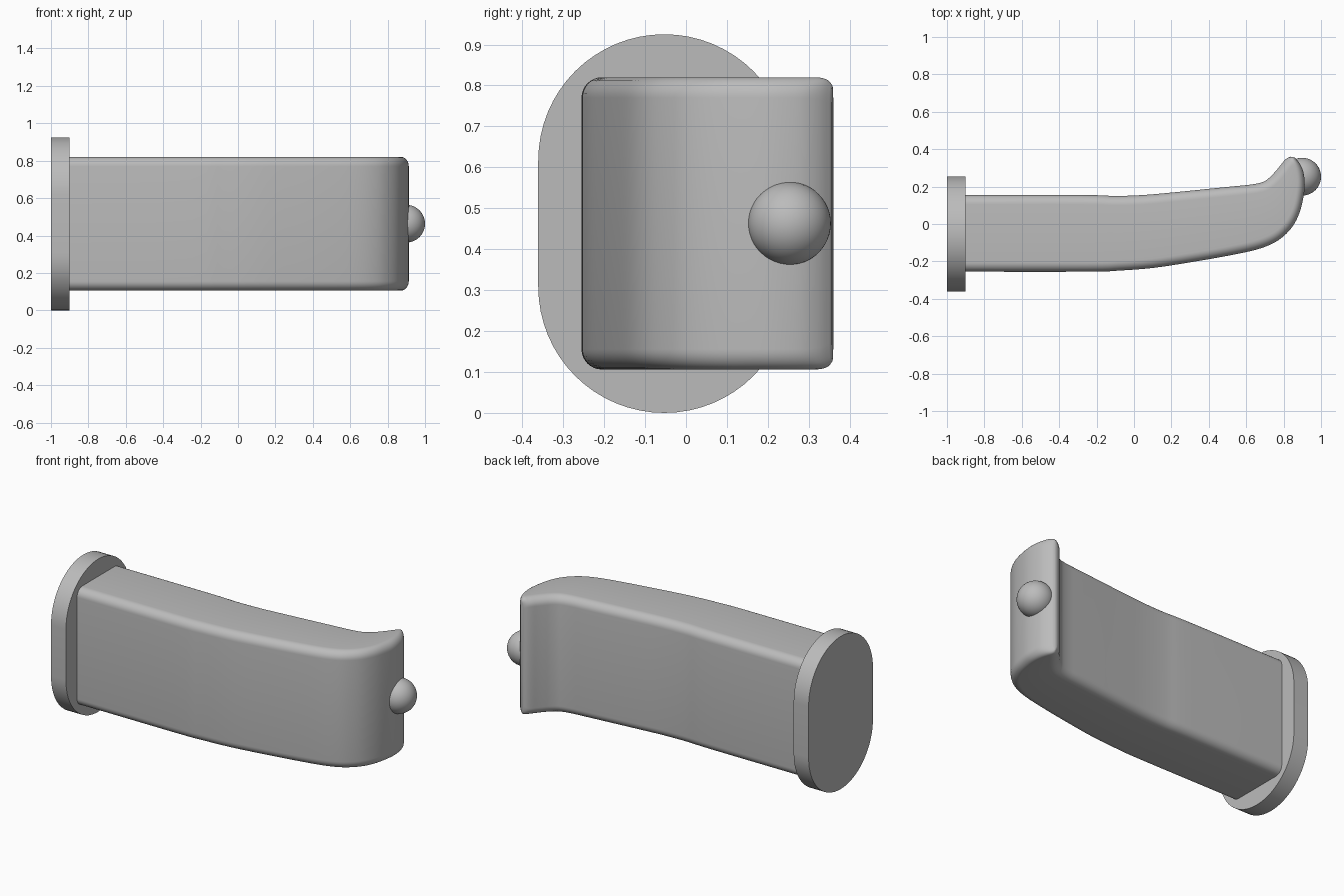
import bpy, bmesh, math
from mathutils import Vector

cube = bpy.data.objects.get("Cube")
if cube:
    bpy.data.objects.remove(cube, do_unlink=True)

grey = bpy.data.materials.new("plain grey")
grey.use_nodes = True
COLOUR = (0.5, 0.5, 0.5, 1)
grey.diffuse_color = COLOUR
grey.node_tree.nodes["Principled BSDF"].inputs["Base Color"].default_value = COLOUR


def finish(name, bm, angle=35):
    bmesh.ops.recalc_face_normals(bm, faces=bm.faces)
    mesh = bpy.data.meshes.new(name)
    bm.to_mesh(mesh)
    bm.free()
    mesh.materials.append(grey)
    ob = bpy.data.objects.new(name, mesh)
    bpy.context.collection.objects.link(ob)
    bpy.ops.object.select_all(action='DESELECT')
    ob.select_set(True)
    bpy.context.view_layer.objects.active = ob
    bpy.ops.object.shade_smooth_by_angle(angle=math.radians(angle))
    return ob


def spline(points, steps):
    """Catmull-Rom curve through the points."""
    pts = [points[0]] + points + [points[-1]]
    out = []
    for a, b, c, d in zip(pts, pts[1:], pts[2:], pts[3:]):
        for i in range(steps):
            t = i / steps
            out.append(0.5 * (2 * b + (c - a) * t + (2 * a - 5 * b + 4 * c - d) * t * t
                              + (3 * b - a - 3 * c + d) * t ** 3))
    return out + [points[-1]]


# Mounting plate: upright rounded slot shape
RADIUS, MID_Y, HEIGHT = 0.308, -0.053, 0.925
bm = bmesh.new()
rim = []
for centre_z, start in ((HEIGHT - RADIUS, 0), (RADIUS, math.pi)):
    for i in range(33):
        a = start + math.pi * i / 32
        rim.append(bm.verts.new((-1, MID_Y + RADIUS * math.cos(a), centre_z + RADIUS * math.sin(a))))
plate = bm.faces.new(rim)
ext = bmesh.ops.extrude_face_region(bm, geom=[plate], use_keep_orig=True)
bmesh.ops.translate(bm, vec=(0.1, 0, 0), verts=[v for v in ext["geom"] if isinstance(v, bmesh.types.BMVert)])
finish("mounting_plate", bm)

# Handle: rounded sections, each spanning from its back edge to its front edge
BACK = [(-.98, .155), (-.28, .155), (-.1, .15), (.05, .155), (.2, .168), (.4, .188), (.55, .203),
        (.62, .21), (.67, .219), (.7, .23), (.73, .253), (.755, .28), (.777, .306), (.8, .335),
        (.82, .353), (.838, .36)]
FRONT = [(-.98, -.255), (-.25, -.255), (-.08, -.249), (.1, -.235), (.3, -.205), (.5, -.17),
         (.65, -.138), (.74, -.105), (.8, -.065), (.85, -.01), (.885, .06), (.905, .14),
         (.913, .21), (.905, .28), (.885, .325), (.86, .355)]
MID_Z, HALF_Z, ROUND = 0.463, 0.357, 0.05
bm = bmesh.new()
rings = []
for back, front in zip(spline([Vector(p) for p in BACK], 4), spline([Vector(p) for p in FRONT], 4)):
    mid, across = (back + front) / 2, (front - back).normalized()
    half = (front - back).length / 2
    taper = max(0, 1 - half / 0.058)
    half_z = HALF_Z - ROUND * (1 - math.sqrt(1 - taper ** 2))
    round_w = min(ROUND, half * 0.95)
    ring = []
    for quarter, (sw, sz) in enumerate(((1, 1), (-1, 1), (-1, -1), (1, -1))):
        for i in range(9):
            a = (quarter + i / 8) * math.pi / 2
            p = mid + across * (sw * (half - round_w) + round_w * math.cos(a))
            z = MID_Z + sz * (half_z - ROUND) + ROUND * math.sin(a)
            ring.append(bm.verts.new((p.x, p.y, z)))
    rings.append(ring)
for r, s in zip(rings, rings[1:]):
    for i in range(len(r)):
        j = (i + 1) % len(r)
        bm.faces.new((r[i], r[j], s[j], s[i]))
bm.faces.new(rings[0])
bm.faces.new(rings[-1])
finish("curved_handle", bm, 60)

# Round button on the tip
bm = bmesh.new()
bmesh.ops.create_uvsphere(bm, u_segments=48, v_segments=24, radius=0.101)
bmesh.ops.translate(bm, vec=(0.899, 0.253, MID_Z), verts=bm.verts)
finish("tip_button", bm)
